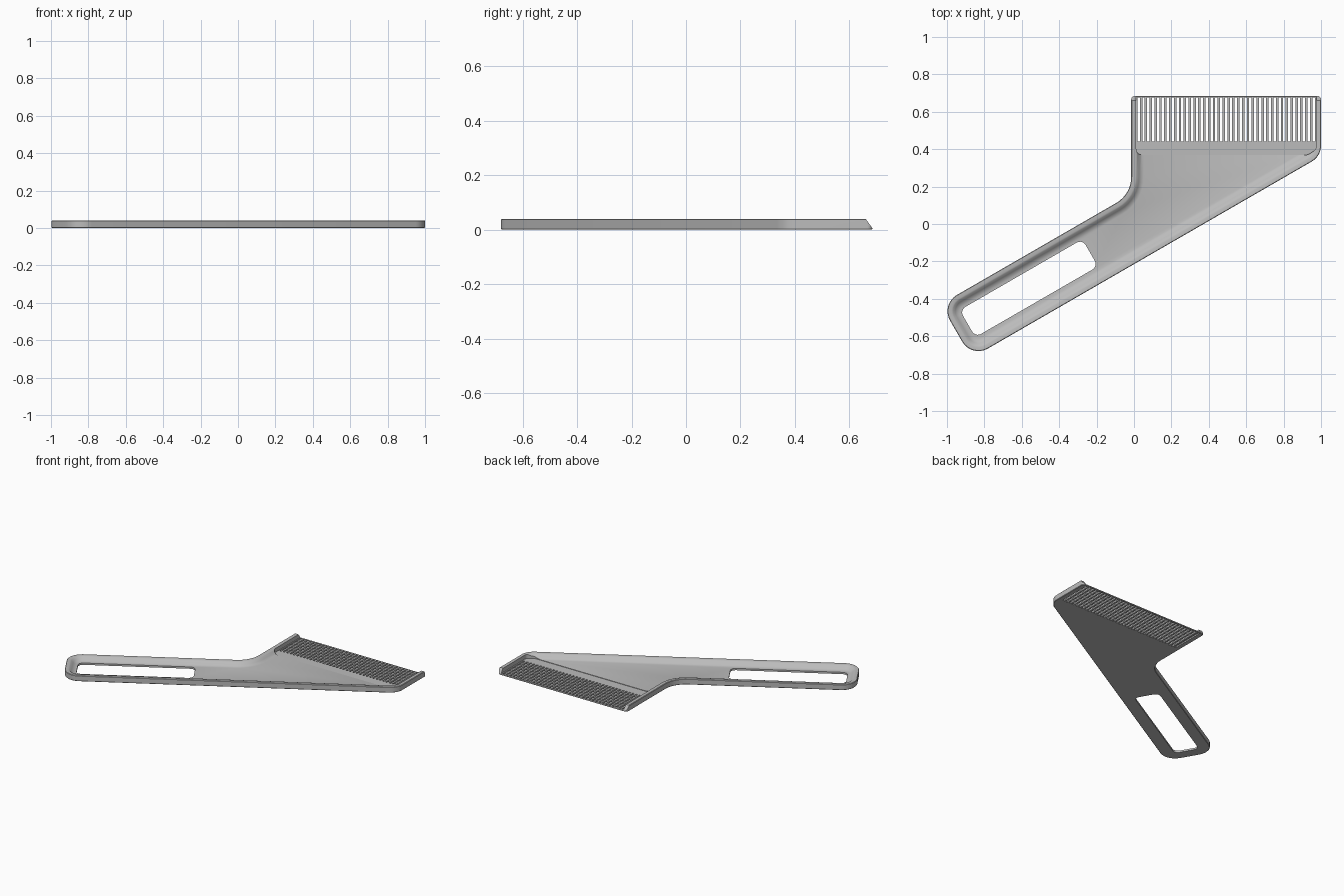
import bpy, bmesh, math
from mathutils import Vector

cube = bpy.data.objects.get("Cube")
if cube:
    bpy.data.objects.remove(cube, do_unlink=True)

grey = bpy.data.materials.new("plain_grey")
grey.use_nodes = True
grey.diffuse_color = (0.5, 0.5, 0.5, 1)
grey.node_tree.nodes["Principled BSDF"].inputs["Base Color"].default_value = grey.diffuse_color

# Handle axes: U runs along the handle, V across it
U = Vector((math.cos(math.pi / 6), 0.5))
V = Vector((-0.5, U.x))


def rounded(corners, inset=0.0, steps=8):
    """Counter-clockwise polygon of (point, radius), inset and with round corners."""
    pts = [Vector(p) for p, r in corners]
    n = len(pts)
    out = []
    for i, (p, r) in enumerate(corners):
        d0 = (pts[i] - pts[i - 1]).normalized()
        d1 = (pts[(i + 1) % n] - pts[i]).normalized()
        n0, n1 = Vector((-d0.y, d0.x)), Vector((-d1.y, d1.x))
        turn = d0.cross(d1)
        side = 1 if turn > 0 else -1
        miter = (n0 + n1) / (1 + n0.dot(n1))
        rad = max(r - side * inset, 0.004)
        centre = pts[i] + miter * (inset + side * rad)
        sweep = math.atan2(turn, d0.dot(d1))
        start = math.atan2(-n0.y * side, -n0.x * side)
        for k in range(steps + 1):
            a = start + sweep * k / steps
            out.append(centre + rad * Vector((math.cos(a), math.sin(a))))
    return out


def make(name, bm):
    bmesh.ops.recalc_face_normals(bm, faces=bm.faces)
    mesh = bpy.data.meshes.new(name)
    bm.to_mesh(mesh)
    bm.free()
    mesh.materials.append(grey)
    ob = bpy.data.objects.new(name, mesh)
    bpy.context.collection.objects.link(ob)
    return ob


def loft(bm, rings):
    """Closed solid through rings of equal length, each (points, z)."""
    loops = [[bm.verts.new((p.x, p.y, z)) for p in pts] for pts, z in rings]
    for a, b in zip(loops, loops[1:]):
        for i in range(len(a)):
            j = (i + 1) % len(a)
            bm.faces.new((a[i], a[j], b[j], b[i]))
    bm.faces.new(loops[0][::-1])
    bm.faces.new(loops[-1])


def prism(name, corners, z0, z1):
    bm = bmesh.new()
    pts = rounded(corners)
    loft(bm, [(pts, z0), (pts, z1)])
    return make(name, bm)


def cut(target, cutter):
    cutter.hide_render = True
    mod = target.modifiers.new("cut", "BOOLEAN")
    mod.operation, mod.solver, mod.object = "DIFFERENCE", "EXACT", cutter
    bpy.context.view_layer.objects.active = target
    bpy.ops.object.modifier_apply(modifier=mod.name)
    bpy.data.objects.remove(cutter, do_unlink=True)


# Body: flat tray with a raised rim that sweeps down to the floor
HEAD_L, HEAD_R, TIP = -0.015, 1.0, 0.685
LOW, HIGH, END = -0.186, 0.145, -1.11


def on_line(x, v):
    return (x, (v + 0.5 * x) / U.x)


outline = [
    ((HEAD_L, TIP), 0.02),
    (on_line(HEAD_L, HIGH), 0.16),
    (U * END + V * HIGH, 0.1),
    (U * END + V * LOW, 0.1),
    (on_line(HEAD_R, LOW), 0.1),
    ((HEAD_R, TIP), 0.02),
]
profile = [(0.003, 0), (0, 0.003), (0, 0.037), (0.003, 0.04), (0.022, 0.04),
           (0.03, 0.037), (0.042, 0.025), (0.054, 0.016), (0.068, 0.013)]
bm = bmesh.new()
loft(bm, [(rounded(outline, d), z) for d, z in profile])
body = make("comb_body", bm)

# Handle slot
slot = [(U * u + V * v, 0.035) for u, v in
        ((-1.037, -0.1), (-0.28, -0.1), (-0.28, 0.067), (-1.037, 0.067))]
cut(body, prism("slot_cutter", slot, -0.1, 0.1))

# Lowered bed of the teeth, open towards the tip
bed = [((0.012, 0.37), 0.03), ((0.93, 0.37), 0.03), ((0.975, 0.4), 0.03),
       ((0.975, 0.8), 0.01), ((0.012, 0.8), 0.01)]
cut(body, prism("bed_cutter", bed, 0.01, 0.1))

# Gaps between the teeth
GAPS = 37
pitch = (0.973 - 0.012) / GAPS
bm = bmesh.new()
for i in range(GAPS):
    x = 0.012 + pitch * (i + 0.5)
    w = pitch * 0.25
    pts = [Vector(p) for p in ((x - w, 0.44), (x + w, 0.44), (x + w, 0.677), (x - w, 0.677))]
    loft(bm, [(pts, -0.1), (pts, 0.1)])
cut(body, make("gap_cutter", bm))

# Slanted tip of the side rims
bm = bmesh.new()
loops = []
for z, y in ((0.005, TIP), (0.075, TIP - 0.05)):
    loops.append(([Vector(p) for p in ((-0.3, y), (1.3, y), (1.3, 1), (-0.3, 1))], z))
loft(bm, loops)
cut(body, make("tip_cutter", bm))

bpy.ops.object.select_all(action="DESELECT")
body.select_set(True)
bpy.context.view_layer.objects.active = body
bpy.ops.object.shade_smooth_by_angle(angle=math.radians(30))
